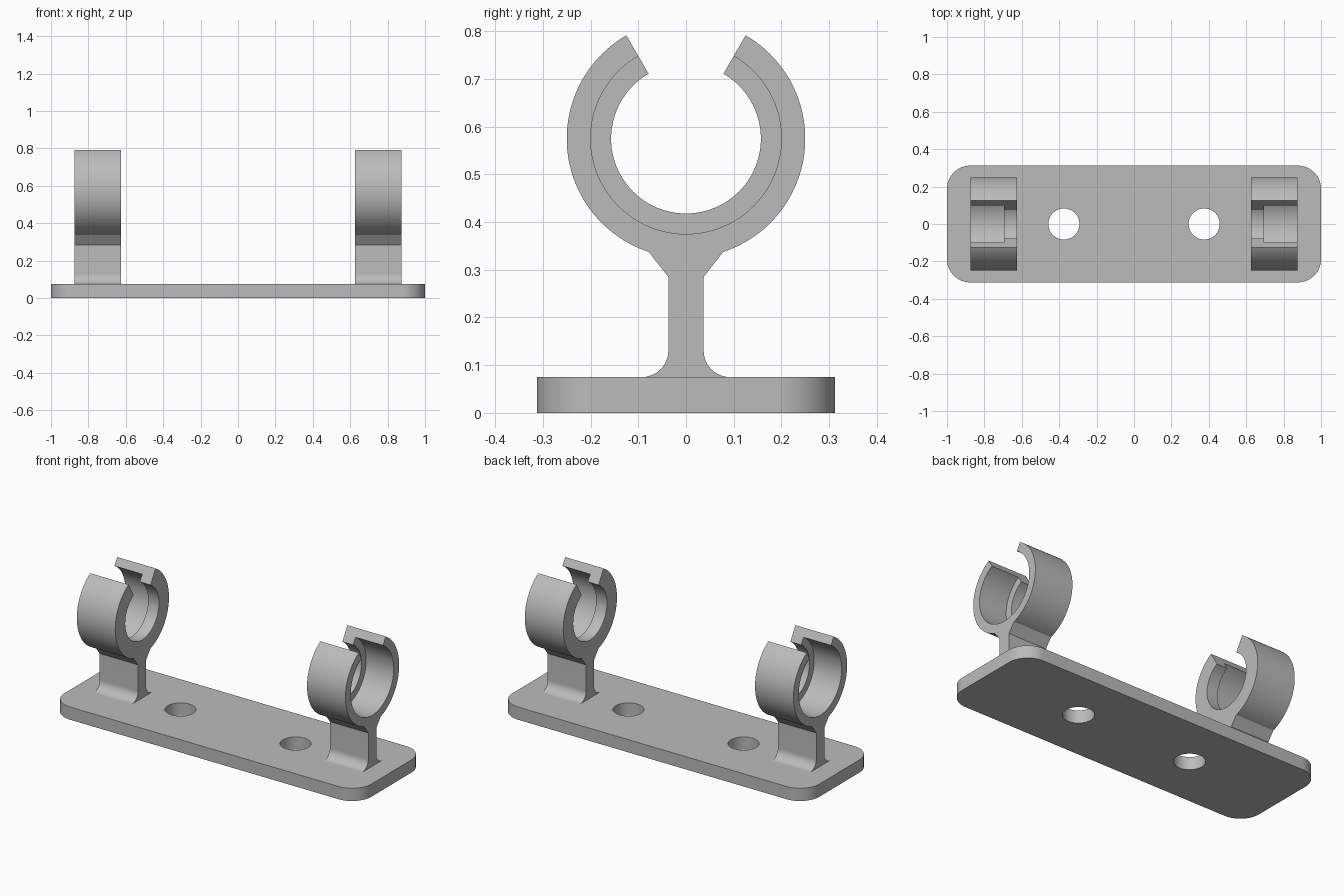
import bpy, bmesh, math
from math import cos, sin, pi, radians

if "Cube" in bpy.data.objects:
    bpy.data.objects.remove(bpy.data.objects["Cube"])

grey = bpy.data.materials.new("light grey")
grey.diffuse_color = (0.5, 0.5, 0.5, 1)
grey.use_nodes = True
grey.node_tree.nodes["Principled BSDF"].inputs["Base Color"].default_value = grey.diffuse_color

PLATE_TOP, RING_Z = 0.075, 0.575
R_OUT, R_CUP, R_LIP = 0.25, 0.2, 0.157
X_IN, X_STEP, X_OUT = 0.625, 0.695, 0.875


def arc(cx, cy, r, a0, a1, n):
    """Points on an arc, angles in degrees."""
    steps = [radians(a0 + (a1 - a0) * i / n) for i in range(n + 1)]
    return [(cx + r * cos(a), cy + r * sin(a)) for a in steps]


def finish(ob):
    ob.data.materials.clear()
    ob.data.materials.append(grey)
    bpy.ops.object.select_all(action='DESELECT')
    ob.select_set(True)
    bpy.context.view_layer.objects.active = ob
    bpy.ops.object.shade_smooth_by_angle(angle=radians(30))


# Base plate: rounded rectangle with two round screw holes
curve = bpy.data.curves.new("base_plate", 'CURVE')
curve.dimensions, curve.fill_mode, curve.extrude = '2D', 'BOTH', PLATE_TOP / 2
outline = []
for k, (sx, sy) in enumerate([(1, 1), (-1, 1), (-1, -1), (1, -1)]):
    outline += arc(sx * 0.875, sy * 0.1875, 0.125, 90 * k, 90 * k + 90, 16)
holes = [arc(s * 0.375, 0, 0.083, 0, 360, 64)[:-1] for s in (-1, 1)]
for pts in [outline] + holes:
    spline = curve.splines.new('POLY')
    spline.points.add(len(pts) - 1)
    for p, (x, y) in zip(spline.points, pts):
        p.co = (x, y, 0, 1)
    spline.use_cyclic_u = True
plate = bpy.data.objects.new("base_plate", curve)
bpy.context.collection.objects.link(plate)
plate.select_set(True)
bpy.context.view_layer.objects.active = plate
bpy.ops.object.convert(target='MESH')
plate = bpy.context.object
bm = bmesh.new()
bm.from_mesh(plate.data)
bmesh.ops.remove_doubles(bm, verts=bm.verts, dist=1e-5)
bmesh.ops.translate(bm, verts=bm.verts, vec=(0, 0, PLATE_TOP / 2))
bmesh.ops.recalc_face_normals(bm, faces=bm.faces)
bm.to_mesh(plate.data)
bm.free()
finish(plate)

# Clip silhouette: open ring flaring into a stem with a filleted foot
half_stem = [(0.037, 0.285)] + arc(0.0925, 0.1305, 0.0555, 180, 270, 12)
flare = math.degrees(math.asin(0.078 / R_OUT))
outer = arc(0, RING_Z, R_OUT, 60, -90 + flare, 56) + half_stem
outer += [(-y, z) for y, z in reversed(outer)]
lip = arc(0, RING_Z, R_LIP, 120, 420, 80)
cup = arc(0, RING_Z, R_CUP, 120, 420, 80)


def make_clip(name, side):
    bm = bmesh.new()

    def ring(pts, x):
        return [bm.verts.new((side * x, y, z)) for y, z in pts]

    def strip(a, b):
        for i in range(len(a) - 1):
            bm.faces.new((a[i], a[i + 1], b[i + 1], b[i]))

    out_a, out_b = ring(outer, X_IN), ring(outer, X_OUT)
    lip_a, lip_b = ring(lip, X_IN), ring(lip, X_STEP)
    cup_a, cup_b = ring(cup, X_STEP), ring(cup, X_OUT)
    strip(out_a, out_b)                 # outer wall and foot
    strip(lip_a, lip_b)                 # narrow bore
    strip(lip_b, cup_a)                 # step between the bores
    strip(cup_a, cup_b)                 # wide bore
    bm.faces.new(out_a + lip_a)         # end faces
    bm.faces.new(out_b + cup_b)
    for o, i in ((0, -1), (-1, 0)):     # stepped faces at the ring opening
        bm.faces.new((out_a[o], out_b[o], cup_b[i], cup_a[i], lip_b[i], lip_a[i]))
    bmesh.ops.recalc_face_normals(bm, faces=bm.faces)
    mesh = bpy.data.meshes.new(name)
    bm.to_mesh(mesh)
    bm.free()
    ob = bpy.data.objects.new(name, mesh)
    bpy.context.collection.objects.link(ob)
    finish(ob)


make_clip("left_clip", -1)
make_clip("right_clip", 1)
